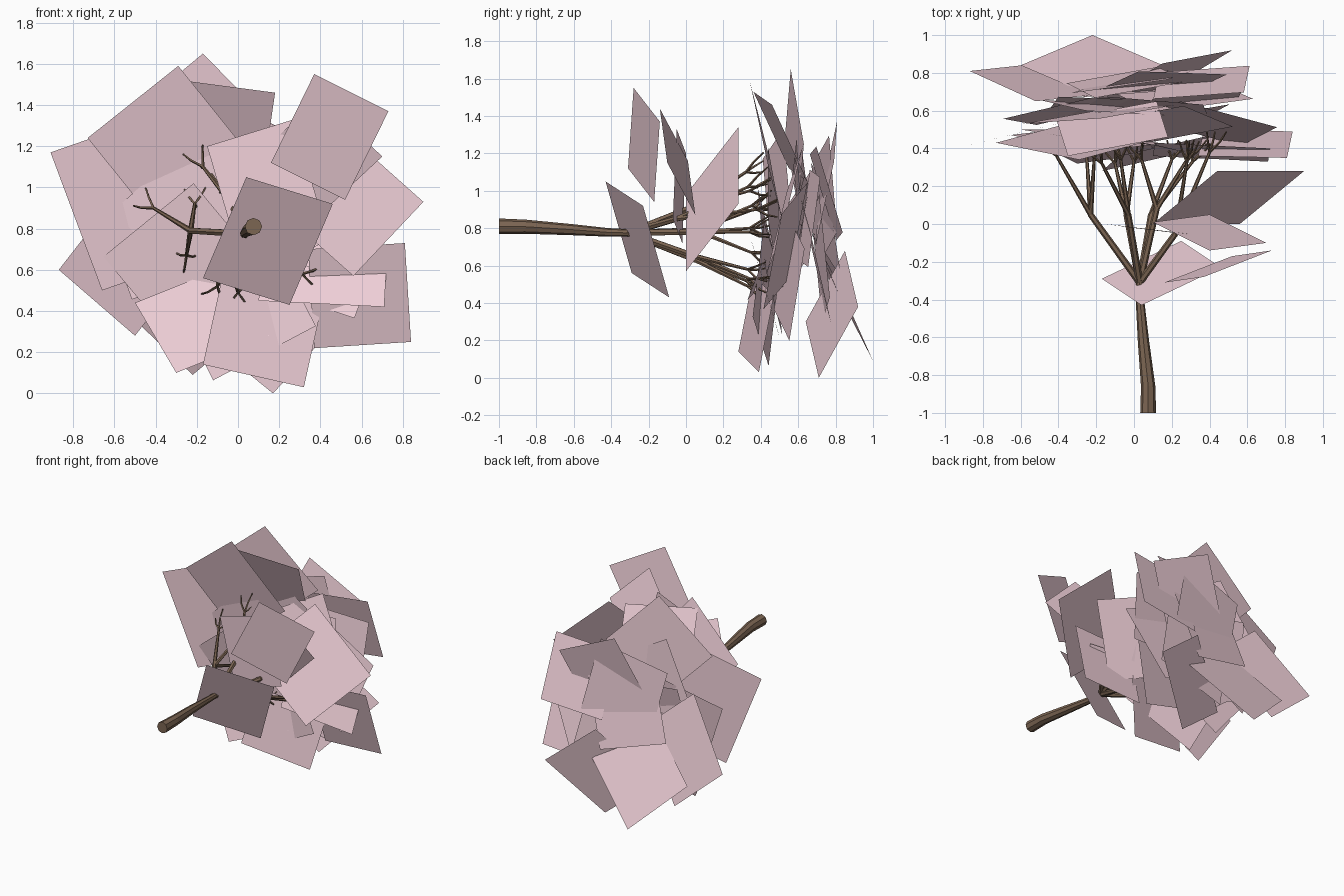
import bpy, math, random
from mathutils import Vector, Matrix

random.seed(4)

def material(name, rgb):
    m = bpy.data.materials.new(name)
    m.diffuse_color = (*rgb, 1)
    return m

bark = material("bark", (0.20, 0.13, 0.085))
pink = material("blossom", (0.87, 0.63, 0.69))

def tubes(name, paths, res):
    """Tapered tubes; each path is a list of (point, radius)."""
    cu = bpy.data.curves.new(name, 'CURVE')
    cu.dimensions = '3D'
    cu.bevel_depth = 1
    cu.bevel_resolution = res
    cu.use_fill_caps = True
    for path in paths:
        sp = cu.splines.new('POLY')
        sp.use_smooth = False
        sp.points.add(len(path) - 1)
        for p, (co, r) in zip(sp.points, path):
            p.co = (*co, 1)
            p.radius = r
    cu.materials.append(bark)
    ob = bpy.data.objects.new(name, cu)
    bpy.context.collection.objects.link(ob)

# Trunk lying along y
hub = (0.03, -0.31, 0.775)
tubes("trunk", [[((0.075, -1, 0.81), 0.042), ((0.075, -0.86, 0.808), 0.038),
                 ((0.05, -0.62, 0.793), 0.030), ((0.033, -0.42, 0.778), 0.023),
                 (hub, 0.02)]], 2)

# Limbs: a fork point, then the branch tips growing from it
limbs = [
    ((-0.23, 0.05, 0.79), [(-0.41, 0.36, 0.90), (-0.21, 0.35, 0.92), (-0.25, 0.35, 0.67)]),
    ((-0.03, 0.05, 0.92), [(-0.17, 0.32, 1.10), (-0.07, 0.34, 1.0)]),
    ((0.22, -0.05, 0.85), [(0.40, 0.38, 0.90), (0.28, 0.33, 1.02)]),
    ((0.09, 0.05, 0.65), [(0.31, 0.33, 0.58), (0.20, 0.34, 0.53)]),
    ((-0.04, 0.05, 0.63), [(0.0, 0.33, 0.49), (-0.10, 0.32, 0.52)]),
    ((0.12, 0.08, 0.78), [(0.28, 0.34, 0.78), (0.04, 0.34, 0.80)]),
]
branches, twigs = [], []
for fork, tips in limbs:
    branches.append([(hub, 0.019), (fork, 0.016)])
    for tip in tips:
        branches.append([(fork, 0.014), (tip, 0.008)])
        out = (Vector(tip) - Vector(fork)).normalized()
        a0 = random.uniform(0, 6.28)
        for k in range(3):
            a = a0 + k * 2.09
            d = out * 0.09 + Vector((math.cos(a), 0.1, math.sin(a))) * 0.06
            mid = Vector(tip) + d * 0.6
            twigs.append([(tip, 0.007), (mid, 0.006), (mid + d * 0.4 + Vector((0, 0.02, 0.01)), 0.004)])
tubes("branches", branches, 1)
tubes("twigs", twigs, 0)

# Outer blossom cards: three corners each, the fourth completes the parallelogram
corners = [
    (0.04, -0.43, 1.05, 0.46, -0.23, 0.92, 0.25, -0.09, 0.43),
    (0.37, -0.28, 1.55, 0.73, -0.14, 1.37, 0.52, -0.17, 0.94),
    (0.40, -0.14, 1.44, 0.70, -0.10, 1.15, 0.40, 0.05, 0.87),
    (0.90, 0.28, 0.93, 0.56, 0.0, 0.57, 0.10, 0.0, 0.98),
    (-0.15, 0.0, 1.20, 0.27, -0.05, 1.33, 0.41, -0.07, 0.85),
    (-0.29, 0.34, 1.59, -0.73, 0.43, 1.24, -0.36, 0.53, 0.78),
    (-0.91, 0.41, 1.17, -0.66, 0.47, 0.50, -0.20, 0.58, 0.66),
    (-0.17, 0.56, 1.65, -0.59, 0.53, 1.30, -0.20, 0.60, 0.90),
    (-0.35, 0.36, 1.53, 0.18, 0.46, 1.46, 0.12, 0.65, 1.05),
    (-0.22, 1.0, 0.09, -0.60, 0.84, 0.45, -0.18, 0.66, 0.80),
    (-0.87, 0.81, 0.60, -0.50, 0.85, 0.28, -0.15, 0.69, 0.73),
    (0.84, 0.49, 0.25, 0.37, 0.50, 0.22, 0.34, 0.36, 0.70),
    (0.72, 0.40, 0.60, 0.71, 0.33, 0.42, 0.10, 0.36, 0.45),
    (0.17, 0.71, 0.0, -0.20, 0.64, 0.30, 0.15, 0.85, 0.68),
    (0.32, 0.39, 0.03, -0.17, 0.28, 0.14, -0.08, 0.36, 0.55),
    (-0.30, 0.32, 0.10, -0.50, 0.42, 0.44, -0.05, 0.48, 0.62),
]
quads = []
for c in corners:
    a, b, d = Vector(c[:3]), Vector(c[3:6]), Vector(c[6:])
    quads.append([a, b, d, a + d - b])

# Inner and rear blossom cards: spiral spread over the crown, tilted at random
N = 18
for i in range(N):
    r, ang = math.sqrt((i + 0.5) / N), i * 2.4
    centre = Vector((0.05 + 0.42 * r * math.cos(ang), 0.46 + 0.20 * (1 - r) + 0.09 * (i % 3 - 0.5),
                     0.77 + 0.35 * r * math.sin(ang)))
    if i % 5 == 1:                       # a few cards close the back
        centre.y = 0.75
    rot = (Matrix.Rotation(random.uniform(-0.32, 0.32), 3, 'X')
           @ Matrix.Rotation(random.uniform(-0.2, 0.2), 3, 'Z')
           @ Matrix.Rotation(random.uniform(0, 1.57), 3, 'Y'))
    h = random.uniform(0.24, 0.29)
    quads.append([centre + rot @ Vector((x * h, 0, z * h))
                  for x, z in ((-1, -1), (1, -1), (1, 1), (-1, 1))])

me = bpy.data.meshes.new("blossom_cards")
me.from_pydata([v for q in quads for v in q], [],
               [tuple(range(4 * i, 4 * i + 4)) for i in range(len(quads))])
me.materials.append(pink)
bpy.context.collection.objects.link(bpy.data.objects.new("blossom_cards", me))
